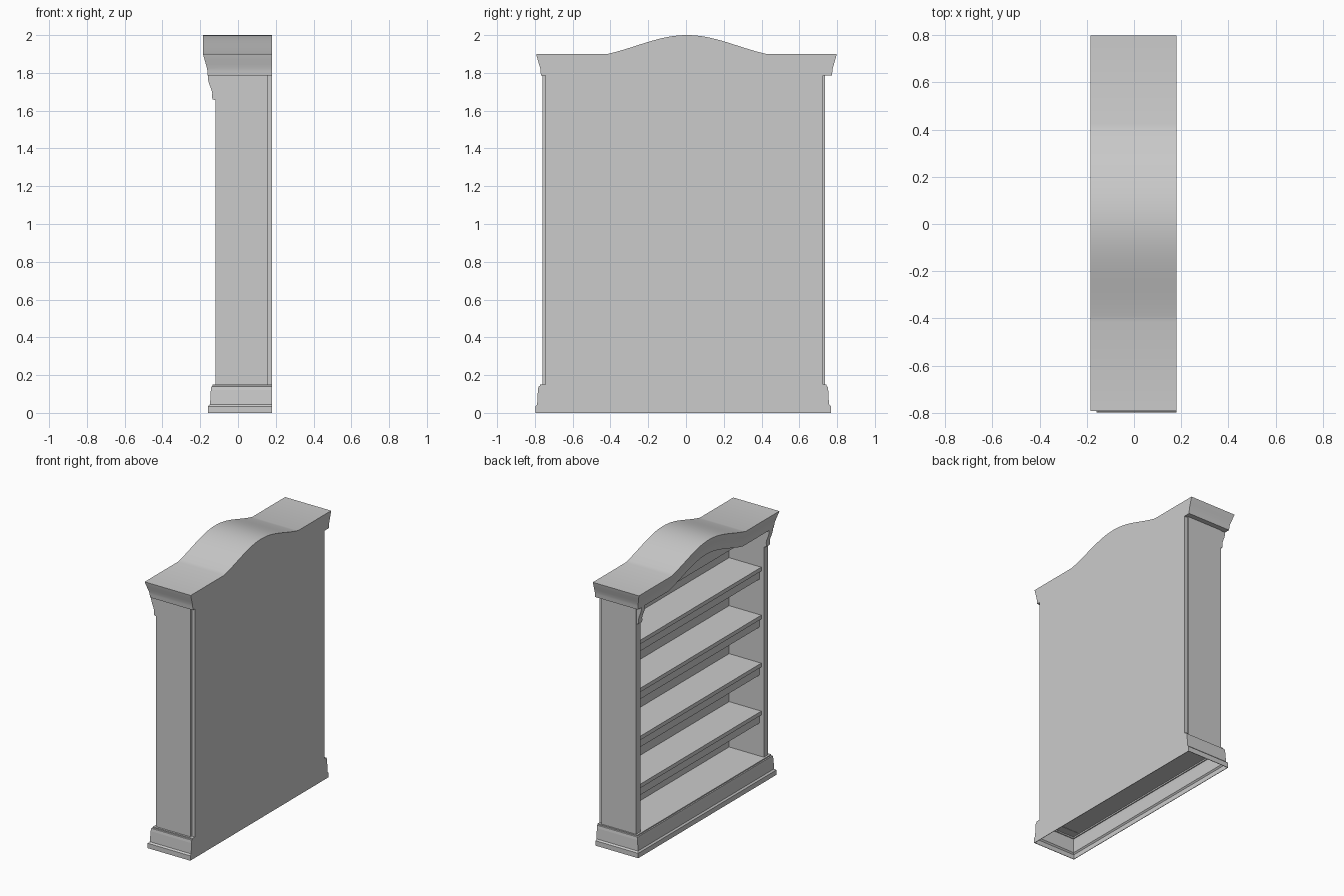
import bpy, bmesh, math

cube = bpy.data.objects.get("Cube")
if cube:
    bpy.data.objects.remove(cube, do_unlink=True)

grey = bpy.data.materials.new("plain_grey")
grey.use_nodes = True
grey.diffuse_color = (0.6, 0.6, 0.6, 1)
grey.node_tree.nodes["Principled BSDF"].inputs["Base Color"].default_value = (0.6, 0.6, 0.6, 1)

BACK = 0.18            # rear plane of the case
FRONT = -0.12          # front plane of the sides
Y0, Y1 = -0.76, 0.737  # outer faces of the sides
WALL = 0.05
TOP = 1.785            # underside of the cornice


def finish(name, bm, smooth=False):
    bmesh.ops.recalc_face_normals(bm, faces=bm.faces)
    mesh = bpy.data.meshes.new(name)
    bm.to_mesh(mesh)
    bm.free()
    mesh.materials.append(grey)
    obj = bpy.data.objects.new(name, mesh)
    bpy.context.collection.objects.link(obj)
    if smooth:
        bpy.ops.object.select_all(action='DESELECT')
        obj.select_set(True)
        bpy.context.view_layer.objects.active = obj
        bpy.ops.object.shade_smooth_by_angle(angle=math.radians(25))
    return obj


def box(name, x0, x1, y0, y1, z0, z1):
    bm = bmesh.new()
    bmesh.ops.create_cube(bm, size=1)
    for v in bm.verts:
        v.co.x = x0 + (v.co.x + 0.5) * (x1 - x0)
        v.co.y = y0 + (v.co.y + 0.5) * (y1 - y0)
        v.co.z = z0 + (v.co.z + 0.5) * (z1 - z0)
    return finish(name, bm)


def loft(bm, sections):
    """Skin a row of closed sections; returns the vertex rings."""
    rings = [[bm.verts.new(p) for p in s] for s in sections]
    n = len(rings[0])
    for a, b in zip(rings, rings[1:]):
        for i in range(n):
            j = (i + 1) % n
            bm.faces.new((a[i], a[j], b[j], b[i]))
    return rings


def arch(y):
    """Rise of the pediment above the straight cornice."""
    t = (y - 0.005) / 0.42
    if abs(t) >= 1:
        return 0.0
    return 0.05 * (1 - t * t) + 0.05 * math.cos(math.pi * t / 2) ** 2


ARCH_YS = [0.005 + 0.42 * (i / 16 - 1) for i in range(33)]

# Cornice: moulding profile (inset, z) swept along the arched front, mitred at the ends
crown = [(0, 1.9), (0.002, 1.89), (0.008, 1.87), (0.015, 1.845),
         (0.021, 1.825), (0.023, 1.81), (0.025, TOP)]
cy0, cy1, cfront = -0.793, 0.798, -0.185
sections = []
for y in [cy0] + ARCH_YS + [cy1]:
    front, rear = [], []
    for inset, z in crown:
        yy = y + inset if y == cy0 else y - inset if y == cy1 else y
        front.append((cfront + inset, yy, z + arch(y)))
        rear.append((BACK, yy, z + arch(y)))
    sections.append(front + rear[::-1])
bm = bmesh.new()
rings = loft(bm, sections)
for r in (rings[0], rings[-1]):
    for k in range(len(crown) - 1):
        bm.faces.new((r[k], r[k + 1], r[-2 - k], r[-1 - k]))
finish("arched_cornice", bm, True)

# Panel filling the space below the arch
bm = bmesh.new()
rings = loft(bm, [[(FRONT, y, TOP - 0.005), (FRONT, y, TOP + arch(y)),
                   (BACK, y, TOP + arch(y)), (BACK, y, TOP - 0.005)] for y in ARCH_YS])
for r in (rings[0], rings[-1]):
    bm.faces.new(r)
finish("arch_panel", bm, True)

# Case: sides, back, ceiling
box("right_side", FRONT, 0.155, Y0, Y0 + WALL, 0.145, TOP + 0.01)
box("left_side", FRONT, 0.155, Y1 - WALL, Y1, 0.145, TOP + 0.01)
box("back_panel", 0.155, BACK, Y0 + 0.015, Y1 - 0.012, 0.145, TOP + 0.01)
box("top_board", FRONT, 0.16, Y0 + WALL, Y1 - WALL, TOP - 0.005, TOP + 0.02)

# Shelves, each with a set-back rail below the front edge
for i in range(4):
    z = 0.475 + i * 0.344
    box(f"shelf_{i + 1}", -0.10, 0.155, Y0 + WALL, Y1 - WALL, z - 0.028, z)
    box(f"shelf_rail_{i + 1}", -0.085, -0.06, Y0 + WALL, Y1 - WALL, z - 0.09, z - 0.028)

# Plinth: stepped hollow shell, open underneath
plinth = [(0, 0), (0, 0.035), (0.01, 0.045), (0.014, 0.12), (0.017, 0.14), (0.024, 0.142), (0.024, 0.15)]
bm = bmesh.new()
rings = loft(bm, [[(-0.158 + o, -0.798 + o, z), (-0.158 + o, 0.767 - o, z),
                   (BACK, 0.767 - o, z), (BACK, -0.798 + o, z)] for o, z in plinth])
bm.faces.new(rings[-1])
base = finish("plinth", bm)
shell = base.modifiers.new("thin_walls", 'SOLIDIFY')
shell.thickness = 0.005
shell.offset = -1

# Corbels under the cornice on the front edges of the sides
curve = [(FRONT + 0.005, TOP + 0.005), (-0.16, TOP + 0.005), (-0.159, 1.765), (-0.154, 1.745),
         (-0.146, 1.725), (-0.139, 1.705), (-0.136, 1.69), (-0.138, 1.675),
         (-0.135, 1.66), (FRONT + 0.005, 1.655)]
for name, y in (("right_corbel", Y0 + 0.004), ("left_corbel", Y1 - 0.046)):
    bm = bmesh.new()
    rings = loft(bm, [[(x, yy, z) for x, z in curve] for yy in (y, y + 0.042)])
    for r in rings:
        bm.faces.new(r)
    finish(name, bm, True)
